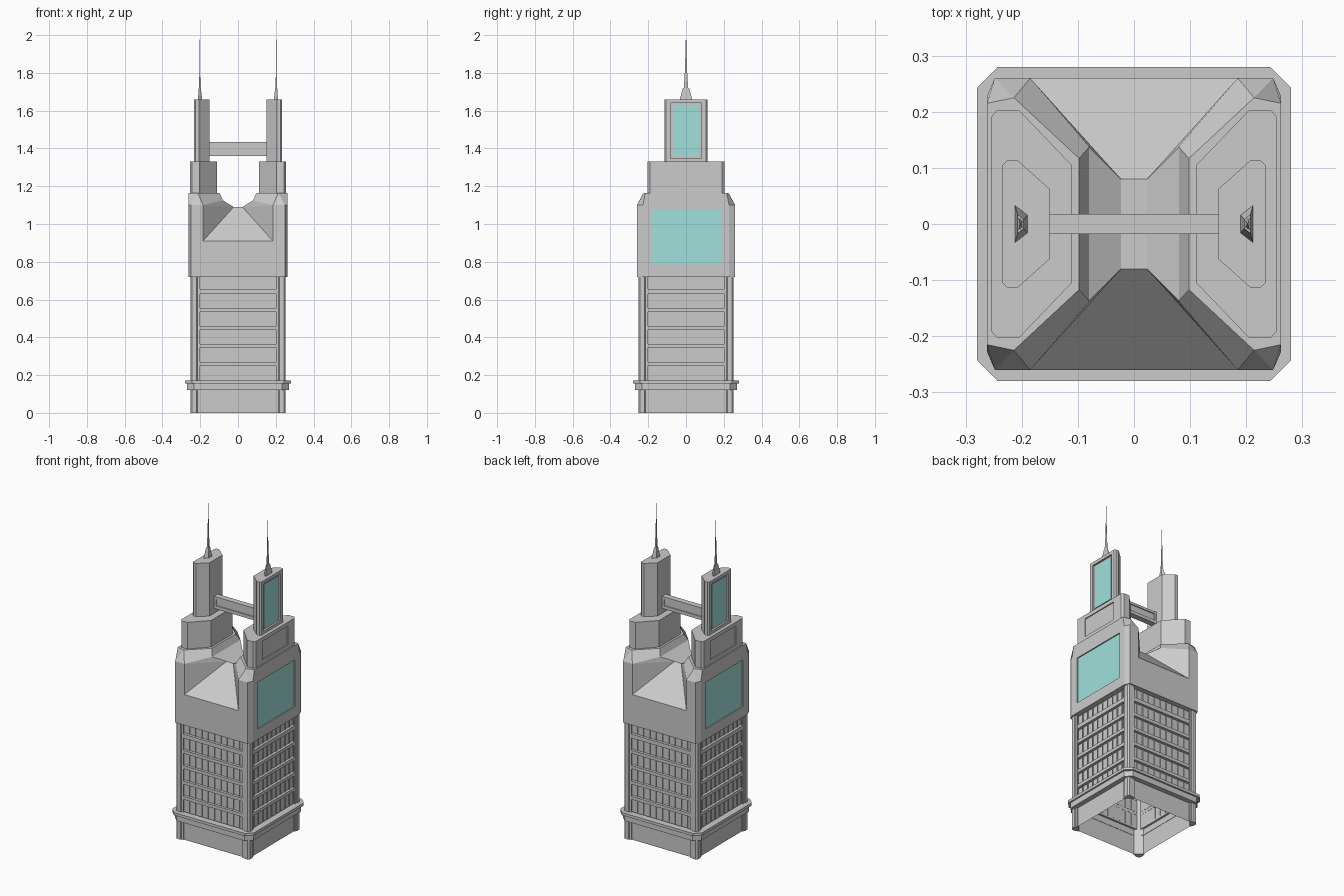
import bpy, bmesh
from mathutils import Matrix, Vector

if "Cube" in bpy.data.objects:
    bpy.data.objects.remove(bpy.data.objects["Cube"])

glass = bpy.data.materials.new("glass")
glass.diffuse_color = (0.35, 0.75, 0.72, 1)
glass.use_nodes = True
glass.node_tree.nodes["Principled BSDF"].inputs["Base Color"].default_value = glass.diffuse_color


def finish(name, bm, mirror=""):
    bmesh.ops.remove_doubles(bm, verts=bm.verts, dist=1e-5)
    bmesh.ops.recalc_face_normals(bm, faces=bm.faces)
    me = bpy.data.meshes.new(name)
    bm.to_mesh(me)
    bm.free()
    ob = bpy.data.objects.new(name, me)
    bpy.context.collection.objects.link(ob)
    if mirror:
        m = ob.modifiers.new("mirror", "MIRROR")
        m.use_axis = ("X" in mirror, "Y" in mirror, False)
        m.merge_threshold = 1e-4
    return ob


def loft_bm(bm, loops, bottom=True, top=True):
    rings = [[bm.verts.new(p) for p in lp] for lp in loops]
    n = len(rings[0])
    for a, b in zip(rings, rings[1:]):
        for i in range(n):
            j = (i + 1) % n
            bm.faces.new((a[i], a[j], b[j], b[i]))
    if bottom:
        bm.faces.new(rings[0][::-1])
    if top:
        bm.faces.new(rings[-1])


def loft(name, loops, bottom=True, top=True, mirror=""):
    bm = bmesh.new()
    loft_bm(bm, loops, bottom, top)
    return finish(name, bm, mirror)


def at(pts, z):
    return [(x, y, z) for x, y in pts]


def octagon(h, c):
    k = h - c
    return [(-k, -h), (k, -h), (h, -k), (h, k), (k, h), (-k, h), (-h, k), (-h, -k)]


def square(h):
    return [(-h, -h), (h, -h), (h, h), (-h, h)]


def box_bm(bm, lo, hi):
    lo, hi = Vector(lo), Vector(hi)
    bmesh.ops.create_cube(bm, size=1, matrix=Matrix.Translation((lo + hi) / 2)
                          @ Matrix.Diagonal((*(hi - lo), 1)))


def box(name, lo, hi, mirror=""):
    bm = bmesh.new()
    box_bm(bm, lo, hi)
    return finish(name, bm, mirror)


def recess(ob, lo, hi, mirror=""):
    """Cut a shallow panel out of a solid part."""
    cut = box("cutter", lo, hi, mirror)
    cut.hide_render = True
    mod = ob.modifiers.new("recess", "BOOLEAN")
    mod.operation, mod.object, mod.solver = "DIFFERENCE", cut, "EXACT"
    bpy.context.view_layer.objects.active = ob
    for m in list(ob.modifiers):
        bpy.ops.object.modifier_apply(modifier=m.name)
    bpy.data.objects.remove(cut)


def add_mirror(ob):
    ob.modifiers.new("mirror", "MIRROR").use_axis = (True, False, False)


# Shaft: hollow wall open at the bottom, with a wider base
loft("shaft_wall", [at(square(h), z) for h, z in
                    ((.24, 0), (.24, .16), (.228, .16), (.228, .72))], False, False)

# Corner posts
post = [(.202, -.24), (.202, -.247), (.215, -.247), (.219, -.252), (.243, -.252),
        (.252, -.243), (.252, -.219), (.247, -.215), (.247, -.202), (.24, -.202)]
loft("corner_posts", [at(post, 0), at(post, .72)], mirror="XY")

# Ledge round the base
loft("base_ledge", [at(octagon(h, .037), z) for h, z in
                    ((.238, .12), (.27, .12), (.27, .155), (.28, .155),
                     (.28, .172), (.238, .172))], False, False)

# Floor bands and window fins between them
bands = [(.25, .27), (.345, .365), (.44, .46), (.535, .555), (.63, .655)]
bm = bmesh.new()
for z0, z1 in bands:
    loft_bm(bm, [at(square(h), z) for h, z in
                 ((.227, z0), (.245, z0), (.245, z1), (.227, z1))], False, False)
finish("floor_bands", bm)

bm = bmesh.new()
starts = [.172] + [b[1] for b in bands]
ends = [b[0] for b in bands] + [.72]
for z0, z1 in zip(starts, ends):
    for i in range(-4, 5):
        c = i * .043
        for s in (-1, 1):
            y0, y1 = sorted((s * .226, s * .233))
            box_bm(bm, (c - .002, y0, z0), (c + .002, y1, z1))
            box_bm(bm, (y0, c - .002, z0), (y1, c + .002, z1))
finish("window_fins", bm)

# Crown block with the saddle-shaped notch: one quarter, mirrored
P = {
    "b0": (0, 0, .72), "b1": (0, -.26, .72), "b2": (.248, -.26, .72),
    "b3": (.262, -.228, .72), "b4": (.262, 0, .72),
    "c2": (.248, -.26, 1.1), "c3": (.262, -.228, 1.1),
    "t1": (.214, -.225, 1.165), "t3": (.262, -.215, 1.165), "t4": (.262, 0, 1.165),
    "r1": (.098, -.117, 1.165), "r0": (.098, 0, 1.165),
    "n0": (0, -.26, .91), "n1": (.185, -.26, .91), "n2": (.185, -.26, 1.1),
    "m1": (.08, -.137, 1.125), "m0": (.08, 0, 1.125),
    "f1": (.023, -.08, 1.09), "f0": (.023, 0, 1.09),
    "g1": (0, -.08, 1.09), "g0": (0, 0, 1.09),
}
faces = ["b1 b2 c2 n2 n1 n0", "b2 b3 c3 c2", "b3 b4 t4 t3 c3", "c2 c3 t3 t1",
         "n2 c2 t1", "n2 t1 r1 m1", "r1 r0 m0 m1", "m1 m0 f0 f1",
         "n2 m1 f1", "n2 f1 n1", "n0 n1 f1 g1", "g1 f1 f0 g0",
         "t1 t3 t4 r0 r1", "b0 b4 b3 b2 b1"]
bm = bmesh.new()
V = {k: bm.verts.new(p) for k, p in P.items()}
for f in faces:
    bm.faces.new([V[k] for k in f.split()])
crown = finish("crown_block", bm, "XY")
recess(crown, (.252, -.185, .785), (.3, .185, 1.075), "X")
box("crown_glass", (.25, -.185, .785), (.255, .185, 1.075), "X").data.materials.append(glass)


def tower_plan(half):
    return half + [(x, -y) for x, y in reversed(half)]


# Lower tier of the twin towers
plan = tower_plan([(.111, -.105), (.205, -.203), (.244, -.203), (.255, -.19)])
tier = loft("lower_tower", [at(plan, 1.165), at(plan, 1.33)])
recess(tier, (.249, -.125, 1.19), (.3, .125, 1.305))
add_mirror(tier)

# Upper tier with framed glass
plan = tower_plan([(.151, -.063), (.207, -.113), (.226, -.113), (.234, -.105)])
tier = loft("upper_tower", [at(plan, 1.33), at(plan, 1.66)])
recess(tier, (.222, -.083, 1.348), (.3, .083, 1.64))
add_mirror(tier)
box("tower_glass", (.22, -.07, 1.36), (.226, .07, 1.628), "X").data.materials.append(glass)

# Spires on tapered feet
foot = [(.19, -.016), (.212, -.033), (.212, .033), (.19, .016)]


def scaled(s, z):
    return [(.203 + (x - .203) * s, y * s, z) for x, y in foot]


loft("spire_foot", [scaled(1, 1.66), scaled(.5, 1.72)], mirror="X")
loft("spire", [scaled(s, z) for s, z in
               ((.34, 1.72), (.2, 1.8), (.1, 1.9), (.02, 2.0))], mirror="X")

# Bridge between the towers
bridge = box("bridge", (-.152, -.018, 1.36), (.152, .018, 1.435))
recess(bridge, (-.138, -.03, 1.38), (.138, -.012, 1.42), "Y")
